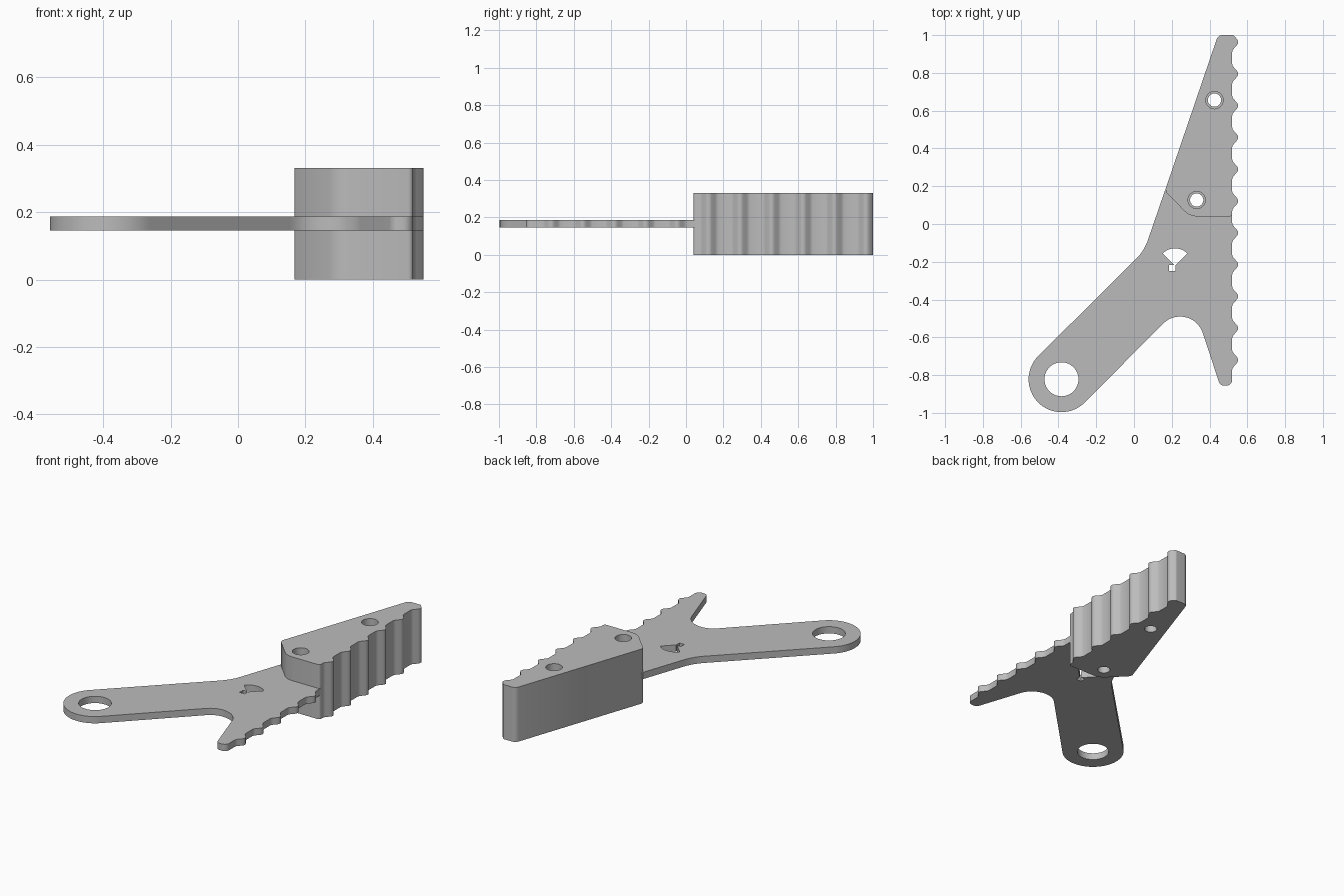
import bpy, bmesh
from math import radians, cos, sin

if "Cube" in bpy.data.objects:
    bpy.data.objects.remove(bpy.data.objects["Cube"])

GREY = bpy.data.materials.new("plain grey")
GREY.use_nodes = True
GREY.diffuse_color = (0.5, 0.5, 0.5, 1)
GREY.node_tree.nodes["Principled BSDF"].inputs["Base Color"].default_value = (0.5, 0.5, 0.5, 1)

PLATE_Z = (0.146, 0.187)
BLOCK_TOP = 0.331
EDGE_X = 0.52
PITCH = 0.1683
TOP_TOOTH = 0.963


def arc(cx, cy, r, a0, a1, n=12):
    """Points on an arc, angles in degrees."""
    angles = [radians(a0 + (a1 - a0) * i / n) for i in range(n + 1)]
    return [(cx + r * cos(a), cy + r * sin(a)) for a in angles]


def teeth(first, last):
    """Rounded teeth up the grip edge, counted down from the top one."""
    half = [(0.052, 0), (0.042, 0.003), (0.034, 0.009), (0.016, 0.025), (0.008, 0.030)]
    shape = [(-d, h) for d, h in half] + [(0, 0.031)] + half[::-1]
    return [(EDGE_X + h, min(1.0, TOP_TOOTH - PITCH * i + d))
            for i in range(last, first - 1, -1) for d, h in shape]


def prism(name, outline, z0, z1):
    bm = bmesh.new()
    base = bm.faces.new([bm.verts.new((x, y, z0)) for x, y in outline])
    top = bmesh.ops.extrude_face_region(bm, geom=[base])["geom"]
    for v in top:
        if isinstance(v, bmesh.types.BMVert):
            v.co.z = z1
    bmesh.ops.recalc_face_normals(bm, faces=bm.faces)
    mesh = bpy.data.meshes.new(name)
    bm.to_mesh(mesh)
    bm.free()
    mesh.materials.append(GREY)
    ob = bpy.data.objects.new(name, mesh)
    bpy.context.collection.objects.link(ob)
    return ob


def activate(ob):
    bpy.ops.object.select_all(action='DESELECT')
    ob.select_set(True)
    bpy.context.view_layer.objects.active = ob


def cut(ob, outline, z0=-0.1, z1=0.5):
    """Cut an outline out of a part between two heights."""
    cutter = prism("cutter", outline, z0, z1)
    cutter.hide_render = True
    mod = ob.modifiers.new("cut", 'BOOLEAN')
    mod.operation = 'DIFFERENCE'
    mod.solver = 'EXACT'
    mod.object = cutter
    activate(ob)
    bpy.ops.object.modifier_apply(modifier=mod.name)
    bpy.data.objects.remove(cutter)


def circle(x, y, r, n=40):
    return arc(x, y, r, 0, 360, n)[:-1]


# Handle plate: toothed spur, crotch, round handle end, tongue into the block
RING = (-0.384, -0.822)
outline = (
    arc(0.49, -0.826, 0.03, -90, 0, 5)
    + teeth(6, 10)
    + [(EDGE_X, 0.05), (0.5, 0.07), (0.3, 0.07), (0.19, 0.19), (0.164, 0.178)]
    + arc(-0.181, 0.005, 0.27, -18.7, -45)
    + arc(*RING, 0.174, 135, 315, 32)
    + arc(0.244, -0.616, 0.126, 135, 20, 20)
    + arc(0.478, -0.826, 0.03, 200, 270, 5)
)
plate = prism("handle_plate", outline, *PLATE_Z)
cut(plate, circle(*RING, 0.09, 56))
# Fan-shaped slot with a small square notch
cut(plate, [(0.217, -0.222)] + arc(0.217, -0.222, 0.093, 45, 135))
cut(plate, [(0.186, -0.25), (0.22, -0.25), (0.22, -0.217), (0.186, -0.217)])

# Thick grip block with a toothed edge
outline = (
    arc(0.505, 0.055, 0.015, -90, 0, 4)
    + teeth(0, 5)
    + arc(0.468, 0.968, 0.032, 90, 161, 6)
    + [(0.167, 0.185), (0.172, 0.166)]
    + arc(0.335, 0.135, 0.095, 225, 270, 8)
)
block = prism("grip_block", outline, 0, BLOCK_TOP)
# Stepped screw holes
for x, y in ((0.426, 0.656), (0.332, 0.127)):
    cut(block, circle(x, y, 0.035))
    cut(block, circle(x, y, 0.046), PLATE_Z[1])

for ob in (plate, block):
    activate(ob)
    bpy.ops.object.shade_smooth_by_angle(angle=radians(35))
